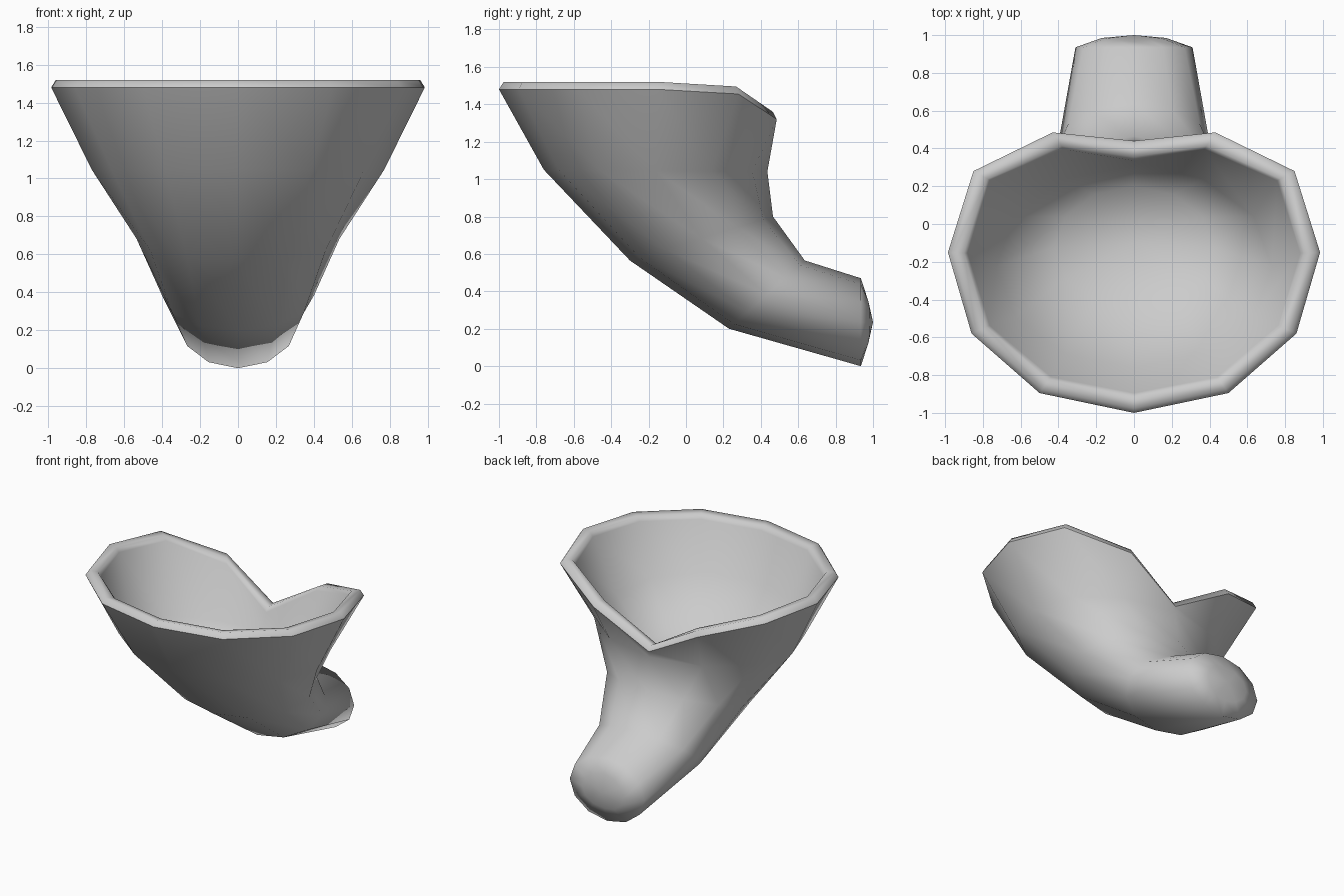
import bpy, bmesh, math
from mathutils import Vector

if "Cube" in bpy.data.objects:
    bpy.data.objects.remove(bpy.data.objects["Cube"])

N = 12  # sides around the tube


def ring(front, back, half_width):
    """Tilted ellipse through a front and a back (y, z) point."""
    f, b = Vector((0, *front)), Vector((0, *back))
    c, h = (f + b) / 2, (f - b) / 2
    pts = []
    for i in range(N):
        a = 2 * math.pi * i / N
        pts.append(c + h * math.cos(a) + Vector((half_width * math.sin(a), 0, 0)))
    return pts


def inset(pts, amount, lift):
    """Move every point horizontally towards the ring centre, then lift it."""
    c = sum(pts, Vector()) / len(pts)
    out = []
    for p in pts:
        d = c - p
        d.z = 0
        out.append(p + d.normalized() * amount + Vector((0, 0, lift)))
    return out


# Mouth: wide ring that dips into a notch at the back
half = [(0, -1.0, 1.48), (0.5, -0.895, 1.48), (0.86, -0.58, 1.48), (0.985, -0.15, 1.48),
        (0.85, 0.28, 1.455), (0.43, 0.485, 1.32), (0, 0.44, 1.08)]
mouth = [Vector(p) for p in half]
mouth += [Vector((-x, y, z)) for x, y, z in half[-2:0:-1]]

# Body: rings that turn from horizontal to vertical along the bend
body = [ring((-0.76, 1.05), (0.435, 1.04), 0.77),
        ring((-0.30, 0.565), (0.465, 0.80), 0.535),
        ring((0.23, 0.20), (0.635, 0.565), 0.40)]
end = ring((0.935, 0.0), (0.935, 0.47), 0.31)

# Rounded end of the spout, fuller at the sides than at top and bottom
end_centre = Vector((0, 0.935, 0.235))
dome = []
for i, p in enumerate(end):
    bulge = 0.03 + 0.02 * abs(math.sin(2 * math.pi * i / N))
    dome.append(end_centre + (p - end_centre) * 0.55 + Vector((0, bulge, 0)))

# Closed bowl inside the mouth, rolled lip, outer wall and end dome as one skin
rings = [ring((-0.45, 0.86), (0.20, 0.80), 0.42),
         ring((-0.76, 1.16), (0.31, 0.95), 0.73),
         inset(mouth, 0.105, 0.0), inset(mouth, 0.085, 0.03),
         inset(mouth, 0.025, 0.04), mouth]
lip = len(rings) - 1
rings += body + [end, dome]

bm = bmesh.new()
loops = [[bm.verts.new(p) for p in r] for r in rings]
for a, b in zip(loops, loops[1:]):
    for i in range(N):
        j = (i + 1) % N
        bm.faces.new((a[i], a[j], b[j], b[i]))
for loop, co in ((loops[0], (0, -0.1, 0.75)), (loops[-1], (0, 1.0, 0.235))):
    tip = bm.verts.new(co)
    for i in range(N):
        bm.faces.new((loop[i], loop[(i + 1) % N], tip))
bmesh.ops.recalc_face_normals(bm, faces=bm.faces)

# Smooth everywhere, with a crisp edge where the lip meets the outer wall
for f in bm.faces:
    f.smooth = True
for i in range(N):
    bm.edges.get((loops[lip][i], loops[lip][(i + 1) % N])).smooth = False

mesh = bpy.data.meshes.new("funnel_cup")
bm.to_mesh(mesh)
bm.free()
cup = bpy.data.objects.new("funnel_cup", mesh)
bpy.context.collection.objects.link(cup)
